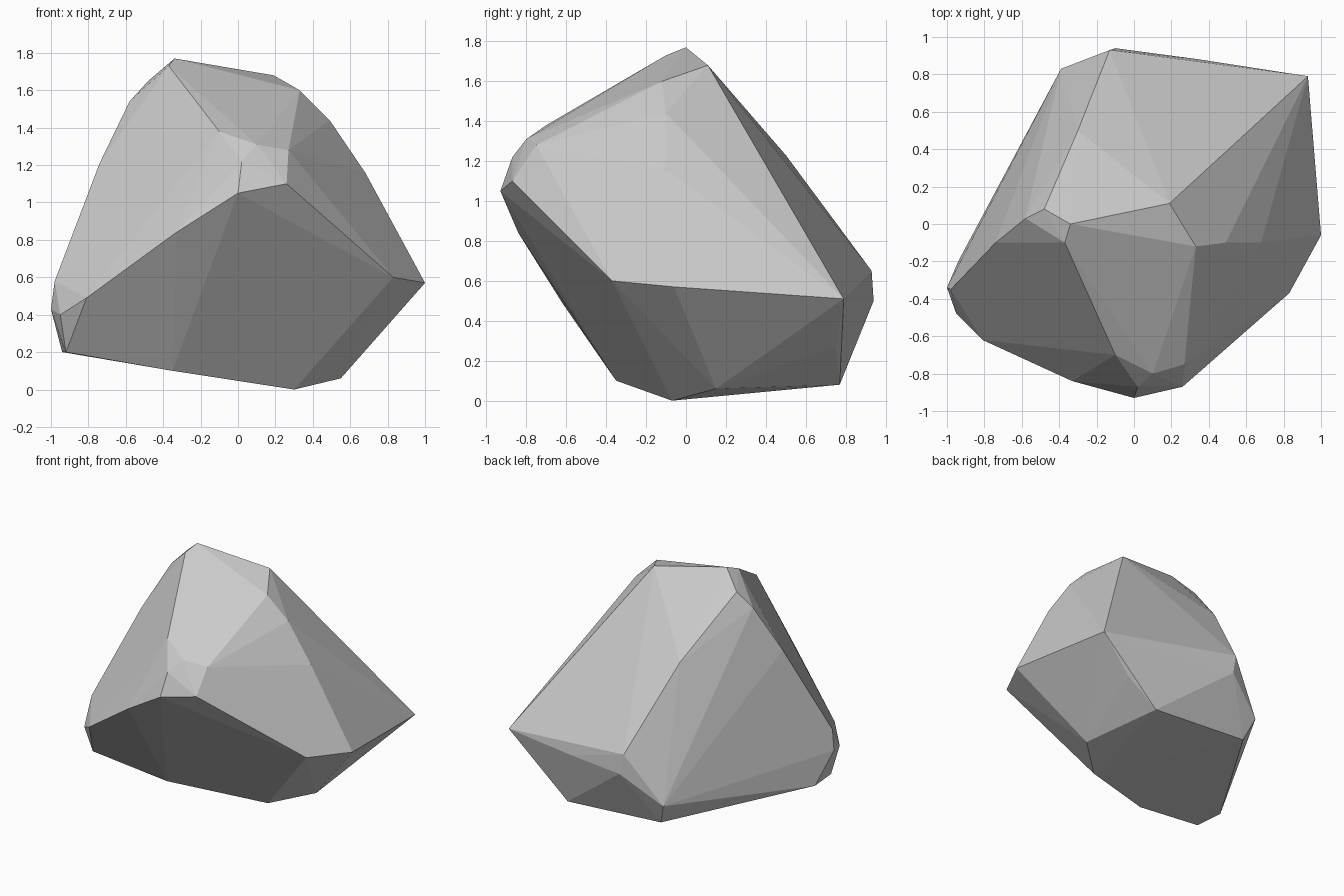
import bpy, bmesh, math

if "Cube" in bpy.data.objects:
    bpy.data.objects.remove(bpy.data.objects["Cube"])

# Corner points of the boulder, grouped by region
crest = [(-.34, 0, 1.77), (-.37, -.1, 1.73), (-.48, .08, 1.65), (.19, .11, 1.68), (.33, -.12, 1.60)]
front_brow = [(-.1, -.7, 1.38), (.1, -.8, 1.31), (.27, -.75, 1.28), (.02, -.87, 1.22)]
front_belt = [(0, -.93, 1.05), (.26, -.87, 1.1), (-.33, -.84, .84), (-.81, -.62, .49),
              (-.95, -.48, .4), (.6, -.57, .8), (.83, -.37, .6)]
right_side = [(1, -.06, .57), (.93, .79, .51), (.49, -.1, 1.44), (.68, -.1, 1.16), (.84, -.1, .86)]
left_side = [(-.98, -.35, .58), (-1, -.34, .43), (-.74, -.1, 1.21), (-.58, .03, 1.54)]
back_side = [(-.13, .93, .65), (-.1, .94, .5), (-.39, .83, .29), (-.3, .5, 1.23), (.35, .88, .5)]
base = [(.3, -.07, 0), (.55, .15, .06), (.45, .77, .08), (.68, .75, .27), (-.33, .77, .13),
        (-.94, -.2, .2), (-.92, -.42, .2), (-.35, -.35, .1)]

# Wrap the points in a faceted shell and merge near-flat facets
bm = bmesh.new()
for p in crest + front_brow + front_belt + right_side + left_side + back_side + base:
    bm.verts.new(p)
hull = bmesh.ops.convex_hull(bm, input=bm.verts[:])
loose = [v for v in bm.verts if not v.link_faces]
bmesh.ops.delete(bm, geom=loose, context='VERTS')
bmesh.ops.dissolve_limit(bm, angle_limit=math.radians(3), verts=bm.verts[:], edges=bm.edges[:])
bmesh.ops.recalc_face_normals(bm, faces=bm.faces[:])

mesh = bpy.data.meshes.new("boulder")
bm.to_mesh(mesh)
bm.free()
bpy.context.collection.objects.link(bpy.data.objects.new("boulder", mesh))
